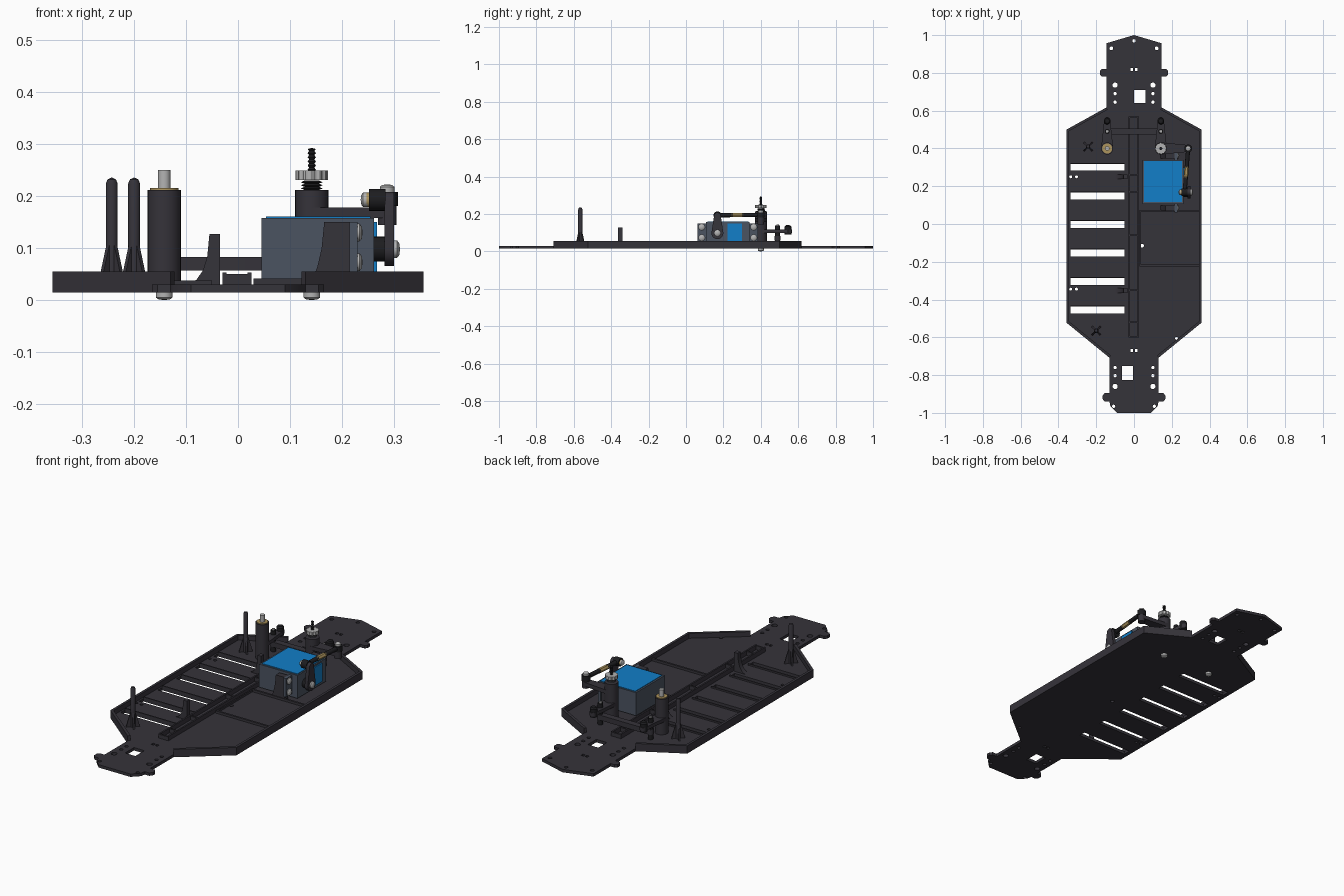
import bpy, bmesh, math
from mathutils import Matrix, Vector

cube = bpy.data.objects.get("Cube")
if cube:
    bpy.data.objects.remove(cube, do_unlink=True)


def material(name, r, g, b):
    m = bpy.data.materials.new(name)
    m.use_nodes = True
    m.diffuse_color = (r, g, b, 1)
    m.node_tree.nodes["Principled BSDF"].inputs["Base Color"].default_value = (r, g, b, 1)
    return m


PLASTIC = material("charcoal plastic", .036, .033, .042)
BLACK = material("black", .012, .012, .014)
GREY = material("slate grey", .07, .087, .12)
BLUE = material("blue", .006, .21, .58)
STEEL = material("light steel", .45, .45, .45)
BRASS = material("brass", .42, .3, .11)
made = []
# Local (a, b, depth) axes for extrusion along each world axis
FRAMES = {"Z": Matrix.Identity(3),
          "X": Matrix(((0, 0, 1), (1, 0, 0), (0, 1, 0))),
          "Y": Matrix(((1, 0, 0), (0, 0, -1), (0, 1, 0)))}


def add(name, mesh, mat):
    ob = bpy.data.objects.new(name, mesh)
    mesh.materials.clear()
    mesh.materials.append(mat)
    bpy.context.collection.objects.link(ob)
    made.append(ob)
    return ob


def prism(name, loops, lo, hi, mat, axis="Z"):
    """Extrude an outline, with further loops as holes, between two levels."""
    if axis == "Y":
        lo, hi = -hi, -lo
    cu = bpy.data.curves.new(name, "CURVE")
    cu.dimensions, cu.fill_mode, cu.extrude = "2D", "BOTH", (hi - lo) / 2
    for loop in loops:
        s = cu.splines.new("POLY")
        s.points.add(len(loop) - 1)
        for p, (x, y) in zip(s.points, loop):
            p.co = (x, y, 0, 1)
        s.use_cyclic_u = True
    tmp = bpy.data.objects.new(name + " outline", cu)
    bpy.context.collection.objects.link(tmp)
    dg = bpy.context.evaluated_depsgraph_get()
    mesh = bpy.data.meshes.new_from_object(tmp.evaluated_get(dg))
    bpy.data.objects.remove(tmp)
    mesh.transform(FRAMES[axis].to_4x4() @ Matrix.Translation((0, 0, (lo + hi) / 2)))
    bm = bmesh.new()
    bm.from_mesh(mesh)
    bmesh.ops.remove_doubles(bm, verts=bm.verts, dist=1e-5)
    bmesh.ops.recalc_face_normals(bm, faces=bm.faces)
    bm.to_mesh(mesh)
    bm.free()
    return add(name, mesh, mat)


def box(name, x0, x1, y0, y1, z0, z1, mat):
    return prism(name, [rect(x0, x1, y0, y1)], z0, z1, mat)


def rect(x0, x1, y0, y1):
    return [(x0, y0), (x1, y0), (x1, y1), (x0, y1)]


def circle(x, y, r, n=14):
    return [(x + r * math.cos(math.tau * i / n), y + r * math.sin(math.tau * i / n)) for i in range(n)]


def capsule(p, rp, q, rq, n=10):
    """Outline of a tapered arm with round ends."""
    a = math.atan2(q[1] - p[1], q[0] - p[0])
    pts = []
    for c, r, start in ((p, rp, a + math.pi / 2), (q, rq, a - math.pi / 2)):
        for i in range(n + 1):
            t = start + math.pi * i / n
            pts.append((c[0] + r * math.cos(t), c[1] + r * math.sin(t)))
    return pts


def lathe(name, start, end, profile, mat, n=24):
    """Revolve (radius, distance) points about the line from start to end."""
    bm = bmesh.new()
    vs = [bm.verts.new((r, 0, h)) for r, h in profile]
    es = [bm.edges.new(e) for e in zip(vs, vs[1:])]
    bmesh.ops.spin(bm, geom=vs + es, cent=(0, 0, 0), axis=(0, 0, 1), angle=math.tau, steps=n)
    bmesh.ops.remove_doubles(bm, verts=bm.verts, dist=1e-5)
    bmesh.ops.recalc_face_normals(bm, faces=bm.faces)
    mesh = bpy.data.meshes.new(name)
    bm.to_mesh(mesh)
    bm.free()
    d = Vector(end) - Vector(start)
    mesh.transform(Matrix.Translation(start) @ d.to_track_quat("Z", "Y").to_matrix().to_4x4())
    return add(name, mesh, mat)


def rod(name, start, end, r, mat, n=24, dome=0):
    h = (Vector(end) - Vector(start)).length
    return lathe(name, start, end, [(0, 0), (r, 0), (r, h - dome), (r * .7, h - dome * .3), (0, h)], mat, n)


# Chassis plate with mounting holes and vents
half = [(0, 1), (.146, .957), (.146, .82), (.17, .82), (.18, .81), (.18, .79), (.17, .78),
        (.146, .78), (.146, .617), (.357, .5), (.357, -.523), (.13, -.708), (.13, -.895),
        (.155, -.895), (.166, -.908), (.166, -.927), (.155, -.94), (.13, -.94), (.125, -.965), (.09, -1)]
outline = half + [(-x, y) for x, y in reversed(half) if x > 0]
holes = [rect(0, .06, .64, .71), rect(-.063, -.004, -.825, -.752)]
vents = [.3 - .151 * i for i in range(6)]
holes += [rect(-.335, -.05, y - .018, y + .018) for y in vents]
for y in (.817, -.67):
    holes += [rect(x - .007, x + .007, y - .008, y + .008) for x in (-.011, .011)]
for s in (-1, 1):
    for x, y, r in ((.1, .735, .014), (.1, .69, .009), (.1, .645, .009), (.12, .93, .01),
                    (.1, -.76, .009), (.1, -.803, .009), (.1, -.86, .014), (.108, -.965, .009)):
        holes.append(circle(s * x, y, r))
holes += [circle(0, .97, .009), circle(.043, -.115, .01), circle(.225, -.605, .008)]
holes += [circle(x, y, .008) for x in (-.335, -.305) for y in (.25, -.345)]
prism("chassis_plate", [outline] + holes, .015, .03, PLASTIC)

# Raised side rims
rim = [(.146, .617), (.357, .5), (.357, -.523), (.13, -.708),
       (.122, -.696), (.344, -.516), (.344, .492), (.14, .605)]
for s, side in ((1, "left"), (-1, "right")):
    prism(side + "_rim", [[(s * x, y) for x, y in rim]], .03, .055, PLASTIC)

# Centre spine channel, floor ribs and vent ribs
for x in (-.03, .018):
    box("spine_wall", x, x + .008, -.6, .57, .03, .053, PLASTIC)
for y in (.565, .5, .26, .17, -.06, -.35, -.52, -.597):
    box("spine_cross_rib", -.03, .026, y - .004, y + .004, .03, .05, PLASTIC)
for y in (.07, -.22):
    box("tray_rib", .03, .345, y - .005, y + .005, .03, .042, PLASTIC)
box("tray_edge", .03, .036, -.22, .07, .03, .04, PLASTIC)
for y in vents:
    box("vent_rib", -.335, -.05, y + .018, y + .024, .03, .038, PLASTIC)

# Curved battery stops
stop = [(-.097, .03), (-.08, .039), (-.067, .058), (-.059, .085), (-.055, .127), (-.035, .127), (-.035, .03)]
for y in (.25, -.352):
    prism("battery_stop", [stop], y - .012, y + .012, PLASTIC, "Y")

# Slim body posts with crossed gussets
gusset = [(-.032, .03), (-.026, .055), (-.011, .105), (.011, .105), (.026, .055), (.032, .03)]
for x, y in ((-.243, .41), (-.2, -.565)):
    rod("body_post", (x, y, .03), (x, y, .236), .0115, PLASTIC, 16, .012)
    for turn in (1, -1):
        g = prism("body_post_gusset", [gusset], -.004, .004, PLASTIC, "Y")
        g.location, g.rotation_euler.z = (x, y, 0), turn * math.pi / 4

# Steering posts, cranks and ball studs on both sides
PX, PY = .142, .4
for x, side in ((PX, "left"), (-PX, "right")):
    rod(side + "_steering_post", (x, PY, .03), (x, PY, .212), .032, PLASTIC)
    rod(side + "_bottom_screw", (x, PY, .02), (x, PY, 0), .016, STEEL, 20, .005)
    prism(side + "_crank", [capsule((x, PY), .032, (x, .55), .016)], .098, .116, PLASTIC)
    rod(side + "_link_pivot", (x, .49, .03), (x, .49, .138), .013, BLACK, 16)
    rod(side + "_link_screw", (x, .49, .138), (x, .49, .144), .007, STEEL, 12)
    rod(side + "_ball_stud", (x, .545, .09), (x, .545, .142), .018, BLACK, 16, .01)
prism("steering_link", [capsule((-PX, .49), .016, (PX, .49), .016)], .057, .083, PLASTIC)
prism("brass_bushing", [circle(-PX, PY, .027, 20)], .212, .216, BRASS)
rod("steel_pin", (-PX, PY, .21), (-PX, PY, .25), .012, STEEL, 20)

# Servo saver spring, knurled nut and threaded stud
coils = [(0, 0)]
for i in range(3):
    coils += [(.014, .006 * i), (.021, .006 * i + .003), (.014, .006 * i + .006)]
lathe("saver_spring", (PX, PY, .212), (PX, PY, .3), coils, BLACK)
knurl = [(PX + r * math.cos(i * math.pi / 24), PY + r * math.sin(i * math.pi / 24))
         for i in range(48) for r in ((.031, .028)[i // 2 % 2],)]
prism("knurled_nut", [knurl], .231, .249, STEEL)
thread = [(0, 0)] + [((.005, .008)[i % 2], .004 * i) for i in range(16)] + [(0, .062)]
lathe("threaded_stud", (PX, PY, .231), (PX, PY, .3), thread, BLACK, 16)
prism("saver_arm", [capsule((PX, PY), .032, (.287, PY), .018)], .158, .178, PLASTIC)
rod("saver_arm_boss", (.287, PY, .145), (.287, PY, .182), .018, PLASTIC)

# Servo with ears, screws, label and mounts
box("servo_body", .045, .262, .107, .34, .04, .158, GREY)
box("servo_top_label", .054, .255, .116, .333, .158, .161, BLUE)
box("servo_side_label", .262, .268, .222, .3, .055, .15, BLUE)
mount = [(.14, .03), (.153, .065), (.161, .1), (.166, .15), (.215, .15), (.215, .03)]
for y, tag in ((.084, "front"), (.362, "rear")):
    box(tag + "_servo_ear", .215, .23, y - .023, y + .023, .055, .15, GREY)
    prism(tag + "_servo_mount", [mount], y - .015, y + .015, PLASTIC, "Y")
    for z in (.073, .13):
        rod(tag + "_ear_screw", (.228, y, z), (.24, y, z), .017, STEEL, 16, .006)

# Servo horn and its screw
HY = .168
rod("servo_output", (.26, HY, .098), (.284, HY, .098), .024, BLACK)
prism("servo_horn", [capsule((HY, .098), .032, (HY, .19), .018)], .282, .3, PLASTIC, "X")
rod("horn_screw", (.298, HY, .098), (.312, HY, .098), .017, STEEL, 20, .006)

# Adjustable tie rod with ball ends
a, b = Vector((.268, HY, .193)), Vector((.287, PY, .195))
rod("horn_ball_cup", (.252, HY, .193), (.284, HY, .193), .021, BLACK)
rod("horn_ball", (.247, HY, .193), (.254, HY, .193), .014, BRASS, 16)
rod("horn_ball_bolt", (.249, HY, .193), (.236, HY, .193), .014, STEEL, 16, .005)
rod("saver_ball_cup", (.287, PY, .181), (.287, PY, .208), .021, BLACK)
rod("saver_ball_bolt", (.287, PY, .208), (.287, PY, .223), .014, STEEL, 16, .005)
rod("horn_rod_end", a.lerp(b, .05), a.lerp(b, .36), .011, BLACK, 16)
rod("saver_rod_end", a.lerp(b, .57), a.lerp(b, .95), .011, BLACK, 16)
rod("turnbuckle", a.lerp(b, .32), a.lerp(b, .6), .012, BRASS, 6)

# Smooth round parts while keeping hard edges
bpy.ops.object.select_all(action="DESELECT")
for ob in made:
    ob.select_set(True)
bpy.context.view_layer.objects.active = made[0]
bpy.ops.object.shade_smooth_by_angle(angle=math.radians(35))
